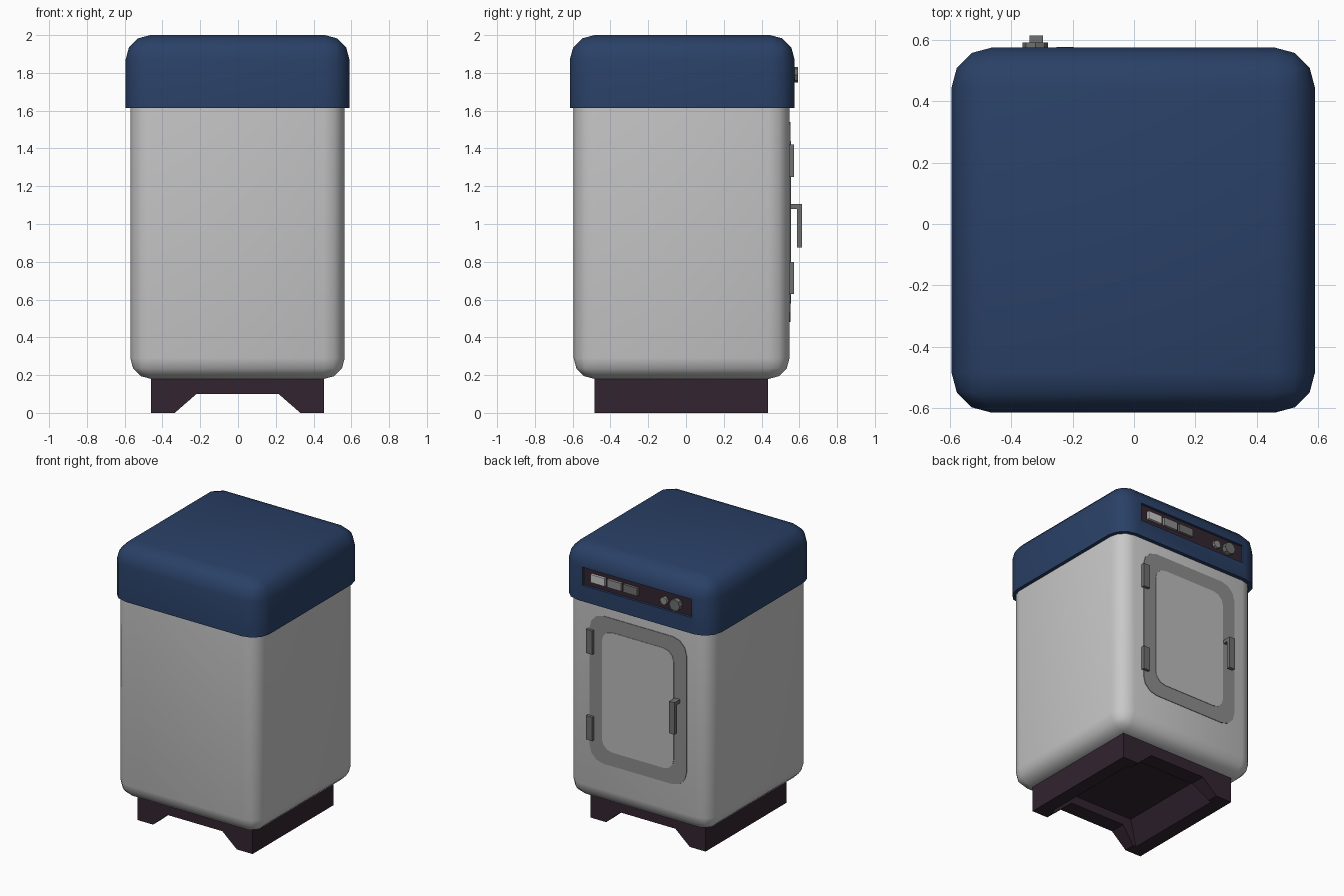
import bpy, bmesh, math
from mathutils import Matrix

if "Cube" in bpy.data.objects:
    bpy.data.objects.remove(bpy.data.objects["Cube"])


def mat(name, r, g, b):
    m = bpy.data.materials.new(name)
    m.diffuse_color = (r, g, b, 1)
    m.use_nodes = True
    m.node_tree.nodes["Principled BSDF"].inputs["Base Color"].default_value = m.diffuse_color
    return m


WHITE = mat("enamel_white", 0.58, 0.58, 0.58)
BLUE = mat("lid_blue", 0.023, 0.052, 0.135)
DARK = mat("dark_plum", 0.032, 0.018, 0.030)
FRAME = mat("door_frame_grey", 0.27, 0.27, 0.27)
PANEL = mat("door_panel_grey", 0.50, 0.50, 0.50)
METAL = mat("metal_grey", 0.16, 0.16, 0.16)


def finish(name, bm, material, smooth=False):
    bmesh.ops.recalc_face_normals(bm, faces=bm.faces[:])
    me = bpy.data.meshes.new(name)
    bm.to_mesh(me)
    bm.free()
    ob = bpy.data.objects.new(name, me)
    bpy.context.collection.objects.link(ob)
    me.materials.append(material)
    if smooth:
        bpy.ops.object.select_all(action='DESELECT')
        bpy.context.view_layer.objects.active = ob
        ob.select_set(True)
        bpy.ops.object.shade_smooth_by_angle(angle=math.radians(40))
    return ob


def box(name, lo, hi, material, radius=0, round_z=None):
    """Box from corner to corner; optionally rounds upright edges and one end."""
    bm = bmesh.new()
    bmesh.ops.create_cube(bm, size=1)
    for v in bm.verts:
        for i in range(3):
            v.co[i] = lo[i] if v.co[i] < 0 else hi[i]
    if radius:
        edges = []
        for e in bm.edges:
            a, b = (v.co.z for v in e.verts)
            if abs(a - b) > 1e-4 or abs(a - round_z) < 1e-4:
                edges.append(e)
        bmesh.ops.bevel(bm, geom=edges, offset=radius, segments=3,
                        profile=0.5, affect='EDGES')
    return finish(name, bm, material, radius > 0)


def prism(name, pts, y0, y1, material):
    """Extrudes an x-z outline along y."""
    bm = bmesh.new()
    f = bm.faces.new([bm.verts.new((x, y0, z)) for x, z in pts])
    ext = bmesh.ops.extrude_face_region(bm, geom=[f])
    for v in ext["geom"]:
        if isinstance(v, bmesh.types.BMVert):
            v.co.y = y1
    return finish(name, bm, material)


def rounded(x0, x1, z0, z1, r, seg=3):
    pts = []
    corners = ((x1 - r, z1 - r), (x0 + r, z1 - r), (x0 + r, z0 + r), (x1 - r, z0 + r))
    for q, (cx, cz) in enumerate(corners):
        for i in range(seg + 1):
            a = math.pi / 2 * (q + i / seg)
            pts.append((cx + r * math.cos(a), cz + r * math.sin(a)))
    return pts


def knob(name, x, z, r, y0, y1, sides, material):
    bm = bmesh.new()
    bmesh.ops.create_cone(bm, cap_ends=True, segments=sides, radius1=r, radius2=r,
                          depth=y1 - y0, matrix=Matrix.Translation((x, (y0 + y1) / 2, z))
                          @ Matrix.Rotation(math.pi / 2, 4, 'X'))
    return finish(name, bm, material)


def cut(ob, cutter):
    m = ob.modifiers.new("cut", 'BOOLEAN')
    m.operation = 'DIFFERENCE'
    m.solver = 'EXACT'
    m.object = cutter
    bpy.ops.object.select_all(action='DESELECT')
    bpy.context.view_layer.objects.active = ob
    ob.select_set(True)
    bpy.ops.object.modifier_apply(modifier=m.name)
    bpy.data.objects.remove(cutter)


# Cabinet and lid
box("cabinet", (-0.57, -0.595, 0.18), (0.565, 0.548, 1.63), WHITE, 0.11, 0.18)
lid = box("lid", (-0.595, -0.615, 1.615), (0.59, 0.575, 2.0), BLUE, 0.13, 2.0)
cut(lid, box("panel_cutter", (-0.445, 0.555, 1.73), (0.42, 0.65, 1.86), DARK))

# Base plinth: arched front and back, hollow underneath
base = prism("base", [(-0.46, 0), (-0.335, 0), (-0.22, 0.10), (0.215, 0.10),
                      (0.33, 0), (0.455, 0), (0.455, 0.185), (-0.46, 0.185)],
             -0.485, 0.435, DARK)
bm = bmesh.new()
bmesh.ops.create_cube(bm, size=1)
for v in bm.verts:
    top = v.co.z > 0
    w, d = (0.27, 0.33) if top else (0.37, 0.39)
    v.co = (math.copysign(w, v.co.x), -0.025 + math.copysign(d, v.co.y), 0.15 if top else -0.02)
cut(base, finish("hollow_cutter", bm, DARK))

# Control panel with three buttons and two knobs
box("control_panel", (-0.447, 0.55, 1.728), (0.422, 0.558, 1.862), DARK)
for i, (x, m) in enumerate(((0.30, WHITE), (0.17, FRAME), (0.04, METAL))):
    box(f"button_{i + 1}", (x - 0.056, 0.555, 1.768), (x + 0.056, 0.576, 1.825), m)
knob("small_knob", -0.225, 1.79, 0.028, 0.555, 0.578, 8, FRAME)
knob("large_knob", -0.322, 1.79, 0.042, 0.555, 0.592, 8, METAL)

# Door: frame plate with inner panel plate
prism("door_frame", rounded(-0.39, 0.38, 0.48, 1.54, 0.11), 0.545, 0.552, FRAME)
prism("door_panel", rounded(-0.29, 0.28, 0.58, 1.44, 0.08), 0.547, 0.555, PANEL)

# Hinges and handle
for name, z in (("upper_hinge", 1.335), ("lower_hinge", 0.715)):
    box(name, (0.345, 0.54, z - 0.085), (0.395, 0.572, z + 0.085), METAL)
box("handle_arm", (-0.34, 0.545, 1.08), (-0.297, 0.60, 1.105), METAL)
box("handle_grip", (-0.34, 0.588, 0.875), (-0.297, 0.615, 1.105), METAL)
